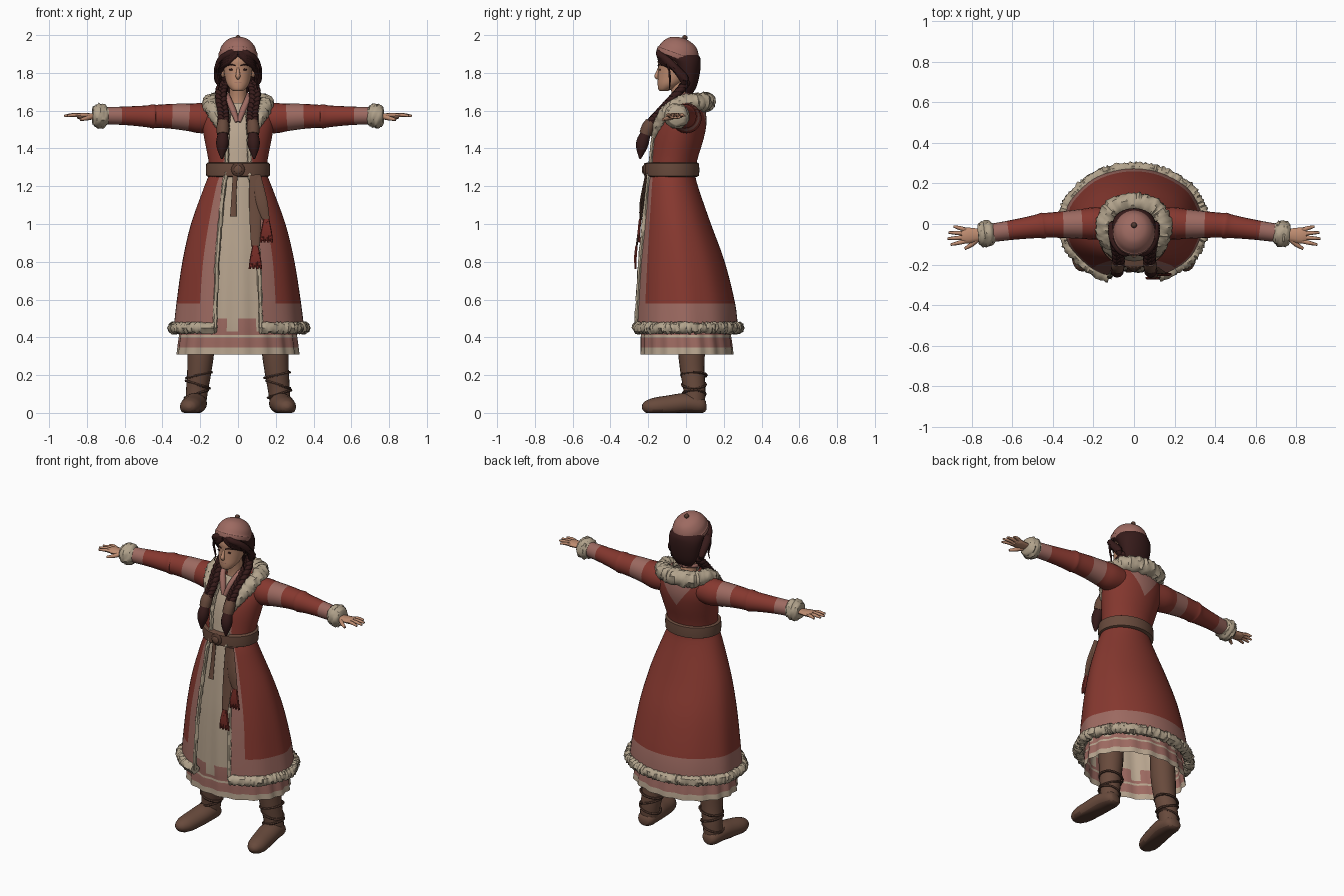
import bpy, bmesh, math, random
from math import sin, cos, pi, asin
from mathutils import Vector, Matrix

random.seed(4)
if "Cube" in bpy.data.objects:
    bpy.data.objects.remove(bpy.data.objects["Cube"])

PALETTE = {"red cloth": (134, 56, 47), "pink cloth": (157, 106, 97), "cream linen": (184, 165, 143),
           "fur": (178, 163, 140), "leather": (104, 74, 60), "dark leather": (84, 58, 47),
           "dark hair": (54, 27, 26), "skin": (190, 140, 112), "tassel red": (118, 44, 38)}
NAMES = list(PALETTE)
MATS = []
for label, rgb in PALETTE.items():
    m = bpy.data.materials.new(label)
    m.use_nodes = True
    col = [((c / 255 + 0.055) / 1.055) ** 2.4 for c in rgb] + [1]
    m.diffuse_color = col
    m.node_tree.nodes["Principled BSDF"].inputs["Base Color"].default_value = col
    MATS.append(m)
made = []


def finish(name, bm):
    mesh = bpy.data.meshes.new(name)
    bmesh.ops.recalc_face_normals(bm, faces=bm.faces)
    bm.to_mesh(mesh)
    bm.free()
    for m in MATS:
        mesh.materials.append(m)
    ob = bpy.data.objects.new(name, mesh)
    bpy.context.collection.objects.link(ob)
    made.append(ob)
    return ob


def spline(keys, k):
    """Smooth curve through the keys, with k steps between neighbours."""
    keys = [tuple(p) for p in keys]
    ext = [keys[0]] + keys + [keys[-1]]
    out = []
    for a, b, c, d in zip(ext, ext[1:], ext[2:], ext[3:]):
        for t in (i / k for i in range(k)):
            out.append([q + t * (r - p) / 2 + t * t * (p - 2.5 * q + 2 * r - s / 2)
                        + t ** 3 * (1.5 * (q - r) + (s - p) / 2) for p, q, r, s in zip(a, b, c, d)])
    return out + [list(keys[-1])]


def skin(name, rings, rule, closed=True, caps=True, cut=None):
    """Bridge rings of points; rule is a colour name or a function of centre, row, column."""
    bm = bmesh.new()
    vs = [[bm.verts.new(p) for p in r] for r in rings]
    n = len(vs[0])
    for i, (a, b) in enumerate(zip(vs, vs[1:])):
        for j in range(n if closed else n - 1):
            f = bm.faces.new((a[j], a[(j + 1) % n], b[(j + 1) % n], b[j]))
            f.material_index = NAMES.index(rule if isinstance(rule, str) else rule(f.calc_center_median(), i, j))
    if caps:
        for ring, src in ((vs[0], 0), (vs[-1], -1)):
            near = ring[0].link_faces[0].material_index
            bm.faces.new(ring).material_index = near
    if cut:
        cut(bm)
    return finish(name, bm)


def tube(name, keys, rule, k=4, n=12, ref=(0, 0, 1), sx=1, sy=1, jitter=0, floor=None):
    """Sweep an oval along keys of (x, y, z, radius)."""
    pts = spline(keys, k)
    rings = []
    for i, p in enumerate(pts):
        c = Vector(p[:3])
        tan = Vector(pts[min(i + 1, len(pts) - 1)][:3]) - Vector(pts[max(i - 1, 0)][:3])
        side = tan.cross(Vector(ref)).normalized()
        up = side.cross(tan).normalized()
        ring = []
        for j in range(n):
            a = 2 * pi * j / n
            r = p[3] * (1 + random.uniform(-jitter, jitter))
            q = c + side * cos(a) * r * sx + up * sin(a) * r * sy
            if floor is not None:
                q.z = max(q.z, floor)
            ring.append(q)
        rings.append(ring)
    return skin(name, rings, rule)


def loft(name, keys, rule, k=4, n=32, ripple=0, waves=14, caps=True):
    """Stack horizontal ovals given as (z, y centre, x radius, y radius)."""
    rings = []
    for z, cy, rx, ry in spline(keys, k):
        amp = ripple * max(0, 1.2 - z)
        ring = []
        for j in range(n):
            a = 2 * pi * j / n
            w = 1 + amp * sin(waves * a)
            ring.append((rx * w * sin(a), cy - ry * w * cos(a), z))
        rings.append(ring)
    return skin(name, rings, rule, caps=caps)


def ball(name, loc, size, color, rot=0):
    bm = bmesh.new()
    mat = Matrix.Translation(loc) @ Matrix.Rotation(rot, 4, 'X') @ Matrix.Diagonal((*size, 1))
    bmesh.ops.create_uvsphere(bm, u_segments=20, v_segments=12, radius=1, matrix=mat)
    for f in bm.faces:
        f.material_index = NAMES.index(color)
    return finish(name, bm)


# Coat: rows of z, y centre, x radius, y radius, opening half width, border half width
COAT = [(.45, 0, .345, .275, .12, .205), (.58, -.005, .33, .265, .118, .2), (.8, -.025, .297, .23, .11, .185),
        (1, -.05, .25, .182, .095, .155), (1.2, -.075, .178, .138, .075, .115), (1.27, -.075, .152, .125, .06, .09),
        (1.34, -.065, .157, .125, .06, .075), (1.45, -.042, .178, .135, .06, .075), (1.53, -.022, .19, .13, .055, .07),
        (1.6, -.005, .18, .108, .05, .06), (1.64, 0, .14, .085, .05, .06), (1.67, 0, .085, .065, .045, .055)]
rows = spline(COAT, 4)


def coat_ring(row, off=0):
    z, cy, rx, ry, g, b = row
    t0, t1 = asin(g / rx), asin(b / rx)
    half = [t0, (t0 + t1) / 2, t1] + [t1 + (pi - t1) * i / 24 for i in range(1, 25)]
    ring = []
    for t in half + [2 * pi - t for t in reversed(half[:-1])]:
        w = 1 + .018 * max(0, 1.25 - z) * sin(9 * t) * sin(t) ** 2
        ring.append((rx * w * sin(t) + off * sin(t), cy - (ry * w + off) * cos(t), z))
    return ring


def coat_color(c, i, j):
    return "pink cloth" if c.z < .58 or j < 2 or j > 49 else "red cloth"


def cut_yoke(bm):
    for s in (1, -1):
        bmesh.ops.bisect_plane(bm, geom=bm.verts[:] + bm.edges[:] + bm.faces[:],
                               plane_co=(0, 0, 1.46), plane_no=(s, 0, -.75))
    for f in bm.faces:
        c = f.calc_center_median()
        if c.y > 0 and abs(c.x) < .75 * (c.z - 1.46):
            f.material_index = NAMES.index("pink cloth")


skin("coat", [coat_ring(r) for r in rows], coat_color, closed=False, caps=False, cut=cut_yoke)

# Fur on the coat hem, opening edges and collar
hem = [(*p[:2], .45, .03) for p in coat_ring(rows[0])]
tube("hem_fur", hem, "fur", k=4, n=10, jitter=.22)
for s, side in ((1, "left"), (-1, "right")):
    edge = [(s * p[0], p[1] - .004, p[2], .012) for p in (coat_ring(r)[0] for r in rows[:37])]
    tube(side + "_opening_fur", edge, "fur", k=2, n=6, ref=(0, 1, 0), jitter=.25)
front = [(.065, -.17, 1.46, .015), (.095, -.145, 1.53, .03), (.128, -.085, 1.6, .042), (.143, -.01, 1.638, .045),
         (.105, .075, 1.645, .047)]
collar = front + [(0, .105, 1.645, .05)] + [(-x, y, z, r) for x, y, z, r in reversed(front)]
tube("fur_collar", collar, "fur", k=10, n=14, jitter=.16)


# Inner dress with a banded skirt
def dress_color(c, i, j):
    if .345 < c.z < .4 or .412 < c.z < .5 and (c.z < .43 or j % 8 < 5):
        return "pink cloth"
    return "cream linen"


loft("inner_dress", [(.31, .005, .32, .242), (.345, .004, .316, .24), (.4, 0, .309, .236), (.412, 0, .307, .235),
     (.43, -.002, .305, .234), (.5, -.008, .298, .23), (.8, -.025, .265, .208), (1, -.05, .225, .168),
     (1.2, -.075, .16, .125), (1.3, -.07, .14, .115), (1.45, -.042, .155, .122), (1.55, -.02, .15, .11),
     (1.64, -.01, .09, .07)], dress_color, k=2, n=96, ripple=.025, waves=18, caps=False)
for s, side in ((1, "left"), (-1, "right")):
    tube(side + "_shirt_collar", [(s * .004, -.138, 1.54, .012), (s * .025, -.115, 1.6, .018), (s * .05, -.075, 1.66, .016),
         (s * .05, 0, 1.685, .012), (0, .03, 1.685, .012)], "pink cloth", sy=.9)

# Belt and buckle
belt = [(1.25, .004), (1.255, .014), (1.285, .016), (1.32, .014), (1.326, .004)]
loft("belt", [(z, -.073, .154 + o, .128 + o) for z, o in belt], "leather", k=1, n=48)
ball("buckle", (0, -.215, 1.288), (.036, .012, .036), "dark leather")
ball("buckle_boss", (0, -.226, 1.288), (.022, .008, .022), "leather")

# Hanging straps and their tassels
straps = {"long_strap": ([(.09, -.212, 1.26, .03), (.092, -.237, 1.05, .032), (.092, -.262, .88, .022)], 1),
          "short_strap": ([(.1, -.212, 1.26, .02), (.125, -.238, 1.12, .03), (.15, -.243, 1.02, .018)], 1),
          "thin_strap": ([(-.015, -.215, 1.26, .013), (-.022, -.222, 1.14, .013), (-.025, -.236, 1.04, .017)], 0)}
for name, (keys, tassel) in straps.items():
    tube(name, keys, "leather", ref=(0, 1, 0), sy=.22)
    x, y, z, r = keys[-1]
    for i in range(-3, 4) if tassel else ():
        tube("tassel_cord", [(x + i * .003, y, z + .005, .007), (x + i * .007, y - .006, z - .06, .008),
             (x + i * .01, y - .004, z - .11 - .008 * (i % 2), .006)], "tassel red", n=6, ref=(0, 1, 0))


def sleeve_color(c, i, j):
    return "pink cloth" if .26 < abs(c.x) < .35 or abs(c.x) > .62 else "red cloth"


# Limbs, built once per side
for s, side in ((1, "left"), (-1, "right")):
    tube(side + "_sleeve", [(s * x, y, z, r) for x, y, z, r in (
        (.1, .005, 1.562, .07), (.19, .003, 1.56, .08), (.26, 0, 1.565, .073), (.35, -.003, 1.57, .066),
        (.43, -.006, 1.57, .061), (.45, -.008, 1.57, .064), (.48, -.012, 1.57, .058), (.55, -.022, 1.572, .052),
        (.62, -.032, 1.573, .048), (.71, -.045, 1.573, .045))], sleeve_color, n=20)
    tube(side + "_cuff_fur", [(s * x, y, 1.572, r) for x, y, r in (
        (.69, -.042, .046), (.71, -.045, .06), (.745, -.05, .064), (.77, -.052, .046))], "fur", k=4, n=20, jitter=.1)
    tube(side + "_palm", [(s * .74, -.05, 1.572, .026), (s * .78, -.054, 1.572, .033), (s * .825, -.057, 1.572, .04),
         (s * .85, -.056, 1.572, .034)], "skin", sy=.42)
    for i, tip in enumerate((.89, .915, .92, .905)):
        base, end = -.028 - .019 * i, -.012 - .03 * i
        tube(side + "_finger", [(s * .83, base, 1.573, .0105), (s * (.83 + tip) / 2, (base + end) / 2, 1.577, .01),
             (s * tip, end, 1.572, .006)], "skin", n=8)
    tube(side + "_thumb", [(s * .77, -.07, 1.568, .014), (s * .8, -.1, 1.56, .012), (s * .835, -.122, 1.552, .007)],
         "skin", n=8)
    # Boots
    tube(side + "_boot_shaft", [(s * x, y, z, r) for x, y, z, r in (
        (.185, .025, .6, .07), (.195, .028, .36, .072), (.205, .034, .22, .064), (.217, .045, .12, .058),
        (.225, .045, .03, .054))], "leather", n=20, ref=(0, 1, 0))
    tube(side + "_boot_foot", [(s * x, y, z, r) for x, y, z, r in (
        (.222, .105, .04, .03), (.224, .08, .04, .052), (.228, 0, .05, .064), (.24, -.09, .04, .062),
        (.252, -.17, .032, .056), (.258, -.215, .034, .036), (.26, -.232, .036, .012))],
        lambda c, i, j: "dark leather" if c.z < .012 else "leather", n=20, sy=.85, floor=0)
    for z, cx, r, tilt in ((.1, .22, .061, .02), (.15, .213, .063, -.02), (.2, .207, .067, .015)):
        loop = [(s * cx + r * cos(a), .042 + r * sin(a), z + tilt * cos(a), .007)
                for a in (2 * pi * i / 16 for i in range(17))]
        tube(side + "_boot_strap", loop, "dark leather", k=1, n=6)

# Head and neck
loft("neck", [(1.58, -.02, .06, .055), (1.66, -.025, .046, .046), (1.76, -.04, .046, .05)], "skin", n=20)
loft("head", [(1.703, -.118, .02, .018), (1.712, -.112, .036, .034), (1.74, -.088, .058, .062), (1.78, -.064, .07, .085),
     (1.83, -.05, .078, .097), (1.87, -.045, .083, .104), (1.92, -.04, .075, .09), (1.95, -.035, .03, .04)], "skin")
tube("nose", [(0, -.142, 1.828, .006), (0, -.15, 1.8, .01), (0, -.155, 1.782, .0125), (0, -.146, 1.77, .008)],
     "skin", ref=(0, 1, 0))
ball("lips", (0, -.144, 1.748), (.021, .006, .007), "pink cloth")
for s, side in ((1, "left"), (-1, "right")):
    ball(side + "_eye", (s * .034, -.1375, 1.817), (.014, .004, .005), "dark hair")
    tube(side + "_brow", [(s * .014, -.148, 1.838, .003), (s * .035, -.142, 1.844, .004), (s * .054, -.125, 1.838, .002)],
         "dark hair", n=6)
    ball(side + "_ear", (s * .08, -.035, 1.805), (.012, .02, .03), "skin", .2)

# Hair: back shell, fringe locks, side locks and plaits
loft("back_hair", [(1.69, .015, .05, .02), (1.73, .015, .08, .042), (1.79, .012, .097, .06), (1.85, 0, .106, .078),
     (1.89, -.03, .1, .1), (1.93, -.035, .06, .06)], "dark hair", ripple=0)
for s, side in ((1, "left"), (-1, "right")):
    for i in range(4):
        d = i * .013
        tube(side + "_fringe_lock", [(s * .004, -.13 - .003 * i, 1.92 - d * .5, .016), (s * .05, -.142 + d * .4, 1.9 - d, .018),
             (s * .09, -.1 + d, 1.868 - d, .02), (s * .108, -.045 + d, 1.81 - d, .02),
             (s * .098, -.01, 1.74, .012)], "dark hair", n=8)
    tube(side + "_loose_strand", [(s * .08, -.11, 1.88, .006), (s * .108, -.09, 1.82, .007), (s * .098, -.085, 1.75, .005),
         (s * .105, -.09, 1.71, .002)], "dark hair", n=6)
    path = spline([(s * .07, .0, 1.75), (s * .088, -.03, 1.71), (s * .088, -.085, 1.65), (s * .078, -.14, 1.59),
                   (s * .077, -.185, 1.54), (s * .08, -.21, 1.49)], 9)
    for k in range(3):
        strand = []
        for i, (x, y, z) in enumerate(path):
            a = i * .62 + 2 * pi * k / 3
            strand.append((x + .015 * sin(a), y + .009 * sin(2 * a), z, .0175))
        tube(side + "_plait_strand", strand, "dark hair", k=2, n=8, ref=(0, 1, 0))
    tube(side + "_plait_wrap", [(s * .078, -.185, 1.54, .03), (s * .08, -.202, 1.51, .034), (s * .08, -.216, 1.475, .032)],
         "leather", ref=(0, 1, 0))
    tube(side + "_plait_tail", [(s * .08, -.213, 1.48, .026), (s * .082, -.228, 1.44, .033), (s * .084, -.236, 1.4, .028),
         (s * .086, -.243, 1.345, .005)], "dark hair", ref=(0, 1, 0))

# Cap, tilted back, with a bobble
cap = loft("cap", [(-.012, 0, .096, .108), (-.01, 0, .103, .115), (.012, 0, .104, .116), (.018, 0, .1, .112),
           (.05, 0, .09, .1), (.08, 0, .066, .075), (.096, 0, .036, .04), (.102, 0, .006, .006)], "pink cloth")
cap.data.transform(Matrix.Translation((0, -.045, 1.887)) @ Matrix.Rotation(-.35, 4, 'X'))
ball("cap_bobble", (0, -.006, 1.986), (.014, .014, .014), "dark leather")

bpy.ops.object.select_all(action='DESELECT')
for ob in made:
    ob.select_set(True)
bpy.context.view_layer.objects.active = made[0]
bpy.ops.object.shade_smooth_by_angle(angle=math.radians(45))
